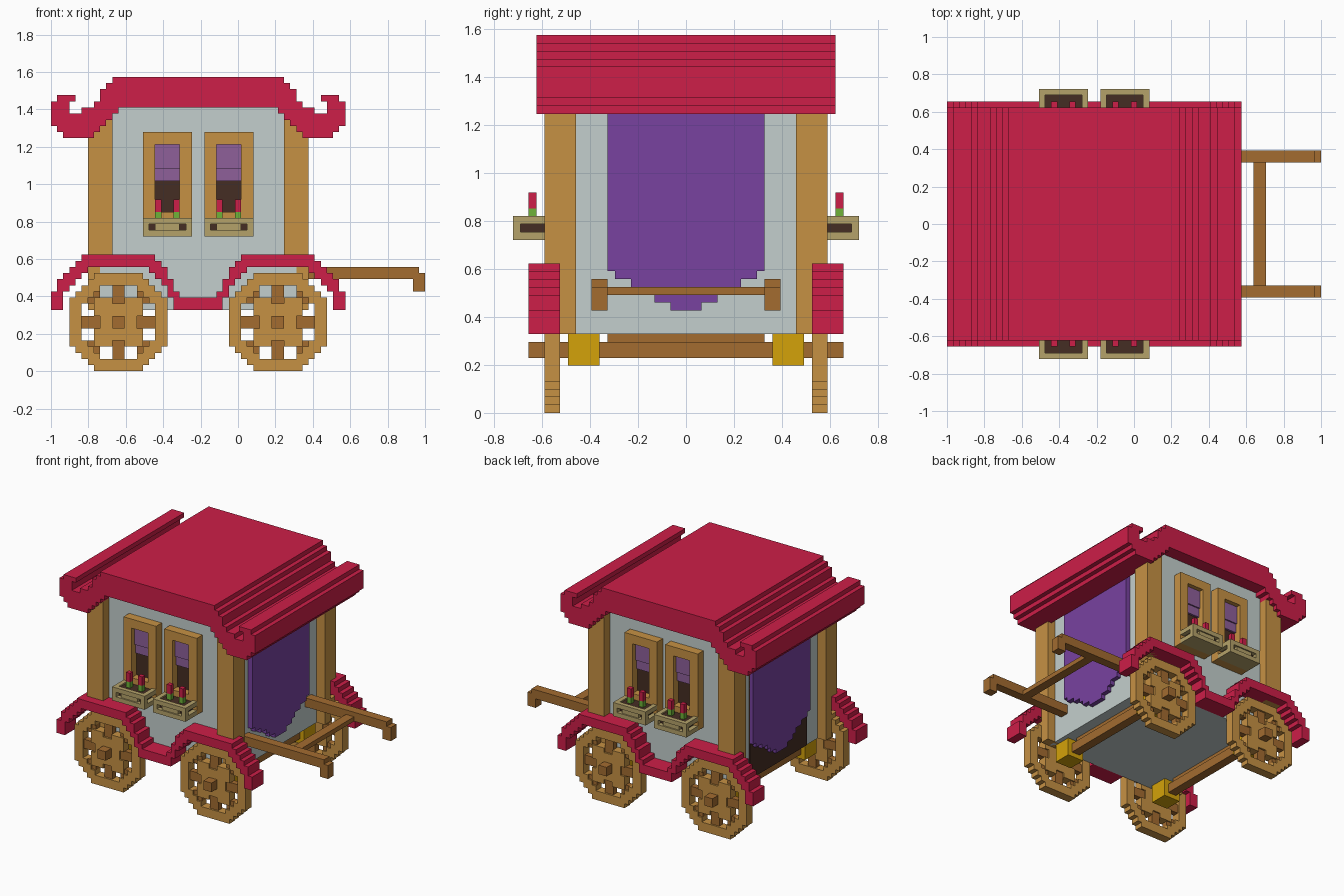
import bpy, bmesh
from mathutils import Vector

V = 2 / 61          # size of one block
MID = 24            # wagon centre along its length, in blocks

cube = bpy.data.objects.get("Cube")
if cube:
    bpy.data.objects.remove(cube)


def material(name, rgb):
    lin = [((c / 255 + 0.055) / 1.055) ** 2.4 for c in rgb] + [1]
    m = bpy.data.materials.new(name)
    m.use_nodes = True
    m.diffuse_color = lin
    m.node_tree.nodes["Principled BSDF"].inputs["Base Color"].default_value = lin
    return m


RED = material("crimson", (205, 30, 72))
PURPLE = material("purple cloth", (120, 66, 160))
LILAC = material("window cloth", (142, 96, 154))
GREY = material("pale grey", (196, 207, 205))
WOOD = material("light wood", (198, 145, 68))
DARK_WOOD = material("dark wood", (163, 108, 48))
SOIL = material("dark brown", (69, 45, 35))
TAN = material("tan planter", (181, 162, 106))
GREEN = material("leaf green", (110, 178, 56))
GOLD = material("gold", (212, 162, 10))


def finish(name, bm, mat):
    bmesh.ops.recalc_face_normals(bm, faces=bm.faces)
    for v in bm.verts:
        v.co = Vector((v.co.x * V - 1, v.co.y * V, v.co.z * V))
    mesh = bpy.data.meshes.new(name)
    bm.to_mesh(mesh)
    bm.free()
    mesh.materials.append(mat)
    ob = bpy.data.objects.new(name, mesh)
    bpy.context.collection.objects.link(ob)
    return ob


def box(name, x, y, z, mat):
    """Box from three (low, high) ranges in blocks."""
    bm = bmesh.new()
    bmesh.ops.create_cube(bm, size=1)
    for v in bm.verts:
        v.co = Vector([(r[0] + r[1]) / 2 + c * (r[1] - r[0])
                       for c, r in zip(v.co, (x, y, z))])
    return finish(name, bm, mat)


def slab(name, cells, axis, low, high, mat):
    """Blocky outline made of unit cells, extruded along x or y."""
    bm = bmesh.new()
    for a, b in cells:
        corners = [(a, b), (a + 1, b), (a + 1, b + 1), (a, b + 1)]
        bm.faces.new([bm.verts.new((p, low, q) if axis == "y" else (low, p, q))
                      for p, q in corners])
    bmesh.ops.remove_doubles(bm, verts=bm.verts, dist=0.01)
    top = bmesh.ops.extrude_face_region(bm, geom=bm.faces[:], use_keep_orig=True)
    move = (0, high - low, 0) if axis == "y" else (high - low, 0, 0)
    bmesh.ops.translate(bm, vec=move,
                        verts=[g for g in top["geom"] if isinstance(g, bmesh.types.BMVert)])
    bmesh.ops.dissolve_limit(bm, angle_limit=0.01, verts=bm.verts, edges=bm.edges)
    return finish(name, bm, mat)


def columns(bottoms, tops):
    """Cells of half a profile, mirrored about the wagon centre."""
    half = [(i, k) for i, (b, t) in enumerate(zip(bottoms, tops)) for k in range(b, t)]
    return half + [(2 * MID - 1 - i, k) for i, k in half]


def side_range(s, a, b):
    return (a, b) if s > 0 else (-b, -a)


def flip(f, a, b):
    """Range along x, mirrored to the front end when f is set."""
    return (2 * MID - b, 2 * MID - a) if f else (a, b)


# Roof with curled eaves
roof_low = [40, 39] + [38] * 5 + [39, 40, 41, 42] + [43] * 13
roof_top = [44, 45, 42, 42, 42, 43, 43, 44, 46, 47] + [48] * 14
curl = [(2, k) for k in range(42, 45)] + [(3, 44)]
curl += [(2 * MID - 1 - i, k) for i, k in curl]
slab("roof", columns(roof_low, roof_top) + curl, "y", -19, 19, RED)

# Cabin
box("cabin", (8, 40), (-16, 16), (10, 43.5), GREY)
box("rear_doorway", (7.75, 8.1), (-10, 10), (10.1, 37), SOIL)

# Curtains at both ends
hem = [13, 13, 14, 14, 15, 16, 16, 17, 17, 18]
drape = [(j, k) for j, low in enumerate(hem) for k in range(low, 41)]
drape += [(-1 - j, k) for j, k in drape]
slab("front_curtain", drape, "x", 40, 41, PURPLE)
slab("rear_curtain", drape, "x", 7, 8, PURPLE)

# Wheel cells, sorted into rim, hub plate and spokes
rim, spokes = [], []
for a in range(-8, 8):
    for b in range(-8, 8):
        p, q = abs(a + 0.5), abs(b + 0.5)
        big, small, total = max(p, q), min(p, q), p + q
        if total > 11:
            continue
        if big > 6 or total >= 9 or (big < 4 and (small > 1 or big < 3)):
            rim.append((a, b))
        elif small < 1 or small > 3:
            spokes.append((a, b))

# Fender profile
fender_low = [10, 10, 13, 14, 15, 16] + [17] * 10 + [16, 15, 14, 12] + [10] * 4
fender_top = [13, 15, 16, 17, 18] + [19] * 12 + [18, 17, 15, 13, 12, 12, 12]

for s, side in ((1, "left"), (-1, "right")):
    slab(side + "_fender", columns(fender_low, fender_top), "y",
         *side_range(s, 16, 20), RED)

    for f, end in ((0, "rear"), (1, "front")):
        tag = f"{end}_{side}_"
        # Corner posts
        box(tag + "post", flip(f, 6, 10), side_range(s, 14, 18), (17, 42), WOOD)
        box(tag + "post_foot", flip(f, 6, 10), side_range(s, 14, 16), (10, 17), WOOD)

        # Wheels and axle brackets
        cx = 2 * MID - 11 if f else 11
        slab(tag + "wheel", [(a + cx, b + 8) for a, b in rim], "y",
             *side_range(s, 16, 18), WOOD)
        slab(tag + "spokes", [(a + cx, b + 8) for a, b in spokes], "y",
             *side_range(s, 16.3, 17.6), DARK_WOOD)
        box(tag + "bracket", (cx - 2, cx + 2), side_range(s, 11, 15), (6, 10), GOLD)

        # Window frame, pane and cloth
        x0 = flip(f, 15, 23)[0]
        frame = [(x0 + i, k) for i in range(8) for k in range(22, 39)
                 if not (2 <= i < 6 and 26 <= k < 37)]
        slab(tag + "window_frame", frame, "y", *side_range(s, 16, 18), WOOD)
        opening = (x0 + 2, x0 + 6)
        box(tag + "window_pane", opening, side_range(s, 16, 16.25), (26, 37), SOIL)
        box(tag + "window_cloth", opening, side_range(s, 16, 17), (33, 37), LILAC)
        box(tag + "window_cloth_hem", opening, side_range(s, 16, 16.7), (31, 33), LILAC)

        # Planter: base, soil, mid planks, rim
        box(tag + "planter_base", (x0, x0 + 8), side_range(s, 18, 22), (22, 23), TAN)
        box(tag + "planter_soil", (x0 + 1, x0 + 7), side_range(s, 18, 21), (23, 24.7), SOIL)
        for n, (a, b, out) in enumerate(((0, 1, 22), (2, 6, 21.7), (7, 8, 22))):
            box(f"{tag}planter_plank_{n}", (x0 + a, x0 + b),
                side_range(s, 21, out), (23, 24), TAN)
        box(tag + "planter_rim", (x0, x0 + 8), side_range(s, 21, 22), (24, 25), TAN)
        for n, a in enumerate((0, 7)):
            box(f"{tag}planter_rim_end_{n}", (x0 + a, x0 + a + 1),
                side_range(s, 18, 21), (24, 25), TAN)

        # Flowers
        for n, a in enumerate((2, 5)):
            spot = (x0 + a, x0 + a + 1)
            box(f"{tag}stem_{n}", spot, side_range(s, 19, 20), (24, 26), GREEN)
            box(f"{tag}flower_{n}", spot, side_range(s, 19, 20), (26, 28), RED)

    # Pulling shaft with a drooped tip
    shaft = [(i, k) for i in range(40, 60) for k in (15, 16)]
    shaft += [(i, k) for i in (59, 60) for k in (13, 14)] + [(60, 15)]
    slab(side + "_shaft", shaft, "y", *side_range(s, 10, 12), DARK_WOOD)

box("shaft_crossbar", (50, 52), (-10, 10), (15, 16), DARK_WOOD)

# Axles and the beams that carry the floor
for f, end in ((0, "rear"), (1, "front")):
    box(end + "_axle", flip(f, 10, 12), (-20, 20), (7, 9), DARK_WOOD)
    box(end + "_axle_beam", flip(f, 10.4, 11.6), (-10, 10), (9, 10), DARK_WOOD)
